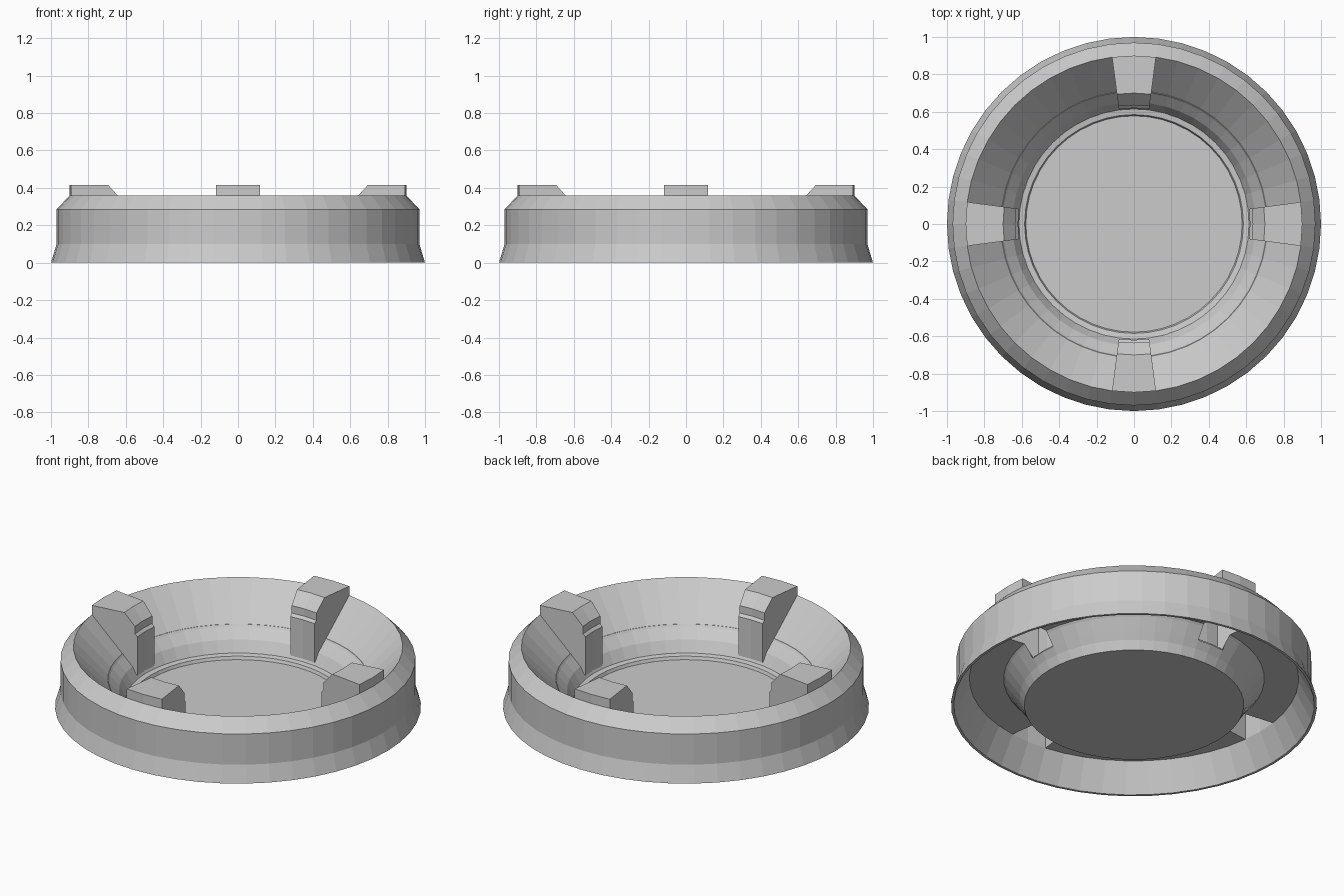
import bpy, bmesh, math

if "Cube" in bpy.data.objects:
    bpy.data.objects.remove(bpy.data.objects["Cube"])

SEG = 48
STEP = 2 * math.pi / SEG

grey = bpy.data.materials.new("light_grey")
grey.diffuse_color = (0.6, 0.6, 0.6, 1)
grey.use_nodes = True
grey.node_tree.nodes["Principled BSDF"].inputs["Base Color"].default_value = grey.diffuse_color


def finish(name, bm):
    bmesh.ops.remove_doubles(bm, verts=bm.verts, dist=1e-5)
    mesh = bpy.data.meshes.new(name)
    bm.to_mesh(mesh)
    bm.free()
    mesh.materials.append(grey)
    obj = bpy.data.objects.new(name, mesh)
    bpy.context.collection.objects.link(obj)
    return obj


def point(bm, r, z, i):
    return bm.verts.new((r * math.cos(i * STEP), r * math.sin(i * STEP), z))


def sweep(bm, profile, steps):
    """Revolve a (radius, height) profile over the given angular steps."""
    for i in steps:
        for (r0, z0), (r1, z1) in zip(profile, profile[1:]):
            vs = [point(bm, r0, z0, i)]
            if r0 > 0:
                vs.append(point(bm, r0, z0, i + 1))
            vs.append(point(bm, r1, z1, i + 1))
            if r1 > 0:
                vs.append(point(bm, r1, z1, i))
            bm.faces.new(vs)


ALL = range(SEG)
# Steps between the four clips, where the sloped bowl and flange are present
GAPS = [i for i in ALL if i % 12 not in (0, 11)]

# Outer wall with flared foot, open underneath
bm = bmesh.new()
sweep(bm, [(0.90, 0.165), (0.985, 0), (1, 0), (0.97, 0.10), (0.97, 0.285), (0.90, 0.36)], ALL)
finish("outer_wall", bm)

# Sloped bowl side and the flat flange below it
bm = bmesh.new()
sweep(bm, [(0.90, 0.36), (0.65, 0.10)], GAPS)
sweep(bm, [(0.655, 0.09), (0.71, 0.165), (0.90, 0.165)], GAPS)
finish("bowl_slope", bm)

# Floor pan with small stepped ring
bm = bmesh.new()
sweep(bm, [(0, 0), (0.60, 0), (0.625, 0.05), (0.655, 0.09)], ALL)
sweep(bm, [(0.65, 0.10), (0.615, 0.035), (0.585, 0.03), (0.578, 0.012), (0, 0.012)], ALL)
finish("floor_pan", bm)

# Four hollow clips standing in the bowl
clip = [(0.90, 0.165), (0.90, 0.415), (0.70, 0.415), (0.635, 0.345),
        (0.635, 0.30), (0.62, 0.285), (0.62, 0.05), (0.71, 0.165)]
for k, side in enumerate(("right", "back", "left", "front")):
    mid = k * 12
    bm = bmesh.new()
    sweep(bm, clip[:-1], (mid - 1, mid))
    bm.faces.new([point(bm, r, z, mid + 1) for r, z in reversed(clip)])
    bm.faces.new([point(bm, r, z, mid - 1) for r, z in clip])
    # side faces look away from the clip's middle
    for f in bm.faces:
        f.normal_update()
    for f in bm.faces:
        if len(f.verts) == 8:
            c = f.calc_center_median()
            m = (math.cos(mid * STEP), math.sin(mid * STEP))
            away = (c.y * m[0] - c.x * m[1])
            turn = f.normal.y * m[0] - f.normal.x * m[1]
            if away * turn < 0:
                f.normal_flip()
    finish("clip_" + side, bm)
